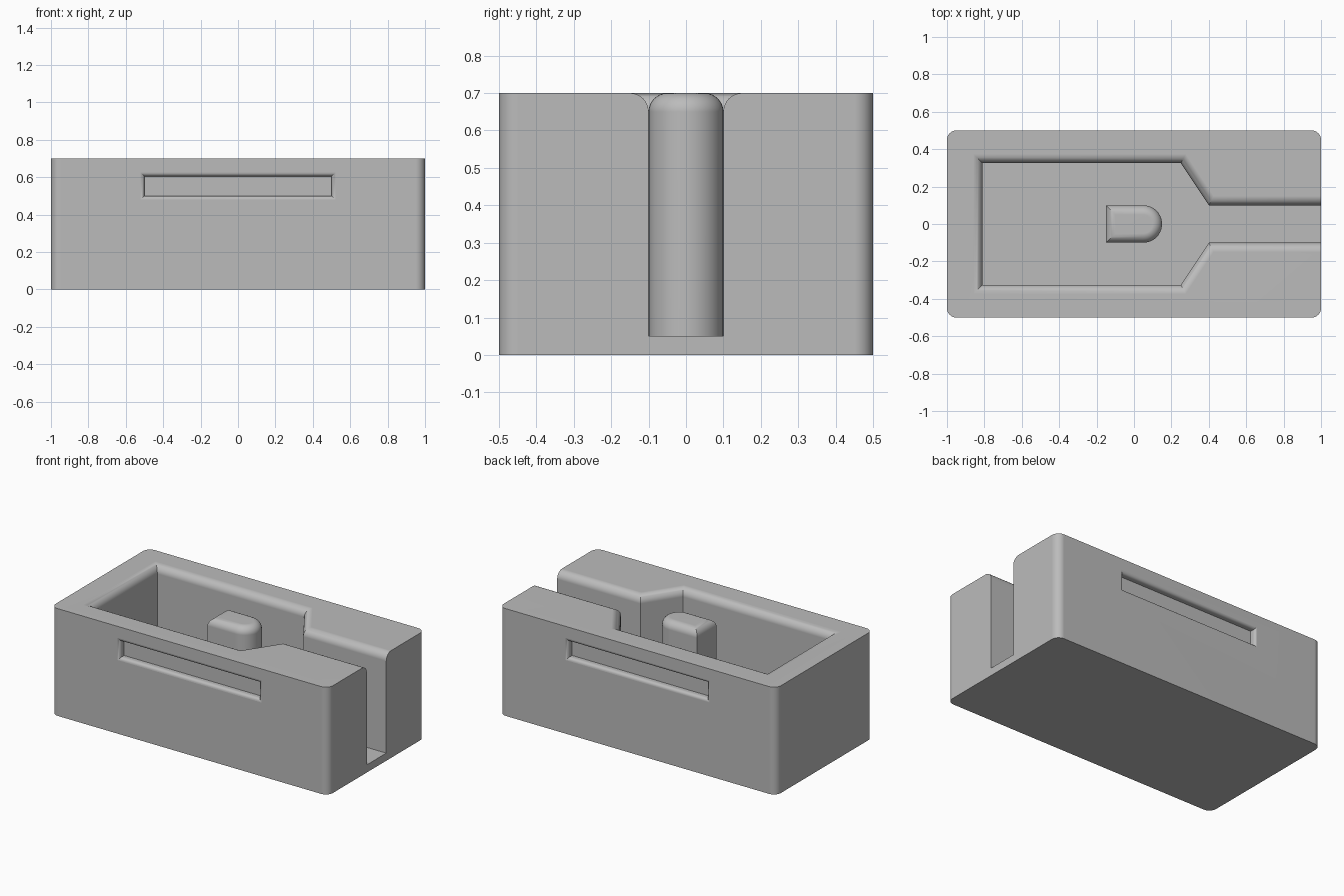
import bpy, bmesh
from math import pi, sin, cos
from mathutils import Vector, Matrix

cube = bpy.data.objects.get("Cube")
if cube:
    bpy.data.objects.remove(cube, do_unlink=True)

grey = bpy.data.materials.new("plain_grey")
grey.use_nodes = True
grey.diffuse_color = (0.5, 0.5, 0.5, 1)
grey.node_tree.nodes["Principled BSDF"].inputs["Base Color"].default_value = (0.5, 0.5, 0.5, 1)


def offset(outline, d):
    """Move a counter-clockwise outline outward by d with mitred corners."""
    pts = [Vector(p) for p in outline]
    result = []
    for i, p in enumerate(pts):
        a = (p - pts[i - 1]).normalized()
        b = (pts[(i + 1) % len(pts)] - p).normalized()
        na, nb = Vector((a.y, -a.x)), Vector((b.y, -b.x))
        result.append(p + (na + nb) * d / (1 + na.dot(nb)))
    return result


def arc(cx, cy, r, start, end, steps):
    return [(cx + r * cos(start + (end - start) * i / steps),
             cy + r * sin(start + (end - start) * i / steps)) for i in range(steps + 1)]


def rounded_levels(bottom, top, r, side, steps=8):
    """Straight wall ending in a quarter-round; side 1 flares out, -1 curves in."""
    levels = [(0, bottom)]
    for i in range(steps + 1):
        t = pi / 2 * i / steps
        levels.append((side * r * (1 - cos(t)), top - r + r * sin(t)))
    return levels


def stack(name, outline, levels, matrix=Matrix()):
    """Solid made of offset copies of an outline, one per level."""
    bm = bmesh.new()
    rings = [[bm.verts.new((p.x, p.y, z)) for p in offset(outline, d)] for d, z in levels]
    n = len(outline)
    for low, high in zip(rings, rings[1:]):
        for i in range(n):
            j = (i + 1) % n
            bm.faces.new((low[i], low[j], high[j], high[i]))
    bm.faces.new(rings[0][::-1])
    bm.faces.new(rings[-1])
    bmesh.ops.recalc_face_normals(bm, faces=bm.faces)
    bm.transform(matrix)
    mesh = bpy.data.meshes.new(name)
    bm.to_mesh(mesh)
    bm.free()
    mesh.materials.append(grey)
    obj = bpy.data.objects.new(name, mesh)
    bpy.context.collection.objects.link(obj)
    return obj


def select(obj):
    bpy.ops.object.select_all(action="DESELECT")
    obj.select_set(True)
    bpy.context.view_layer.objects.active = obj


def cut(obj, cutter):
    select(obj)
    mod = obj.modifiers.new("cut", "BOOLEAN")
    mod.operation = "DIFFERENCE"
    mod.solver = "EXACT"
    mod.object = cutter
    bpy.ops.object.modifier_apply(modifier=mod.name)
    bpy.data.objects.remove(cutter, do_unlink=True)


def smooth(obj):
    select(obj)
    bpy.ops.object.shade_smooth_by_angle(angle=pi / 6)
    mod = obj.modifiers.new("clean_normals", "WEIGHTED_NORMAL")
    mod.keep_sharp = True


HEIGHT, FLOOR = 0.7, 0.05

# Block with rounded upright corners
corners = [(0.95, 0.45), (-0.95, 0.45), (-0.95, -0.45), (0.95, -0.45)]
outline = [p for k, (x, y) in enumerate(corners)
           for p in arc(x, y, 0.05, k * pi / 2, (k + 1) * pi / 2, 8)]
body = stack("body", outline, [(0, 0), (0, HEIGHT)])

# Pocket narrowing into an open channel, with a rounded rim
half = [(-0.81, -0.325), (0.25, -0.325), (0.4, -0.1), (1.1, -0.1)]
pocket = half + [(x, -y) for x, y in reversed(half)]
cut(body, stack("pocket_cutter", pocket,
                rounded_levels(FLOOR, HEIGHT, 0.05, 1) + [(0.05, HEIGHT + 0.1)]))

# Shallow grip slots on the front and back
slot = [(-0.5, 0.5), (0.5, 0.5), (0.5, 0.605), (-0.5, 0.605)]
for turn in (0, pi):
    matrix = Matrix.Rotation(turn, 4, "Z") @ Matrix.Rotation(pi / 2, 4, "X")
    cut(body, stack("slot_cutter", slot,
                    rounded_levels(0.46, 0.5, 0.02, 1, 5) + [(0.02, 0.55)], matrix))
smooth(body)

# Centre post with one round end and a rounded top
post_outline = [(-0.15, 0.1), (-0.15, -0.1)] + arc(0.05, 0, 0.1, -pi / 2, pi / 2, 20)
post = stack("centre_post", post_outline, rounded_levels(FLOOR, HEIGHT, 0.05, -1))
smooth(post)
